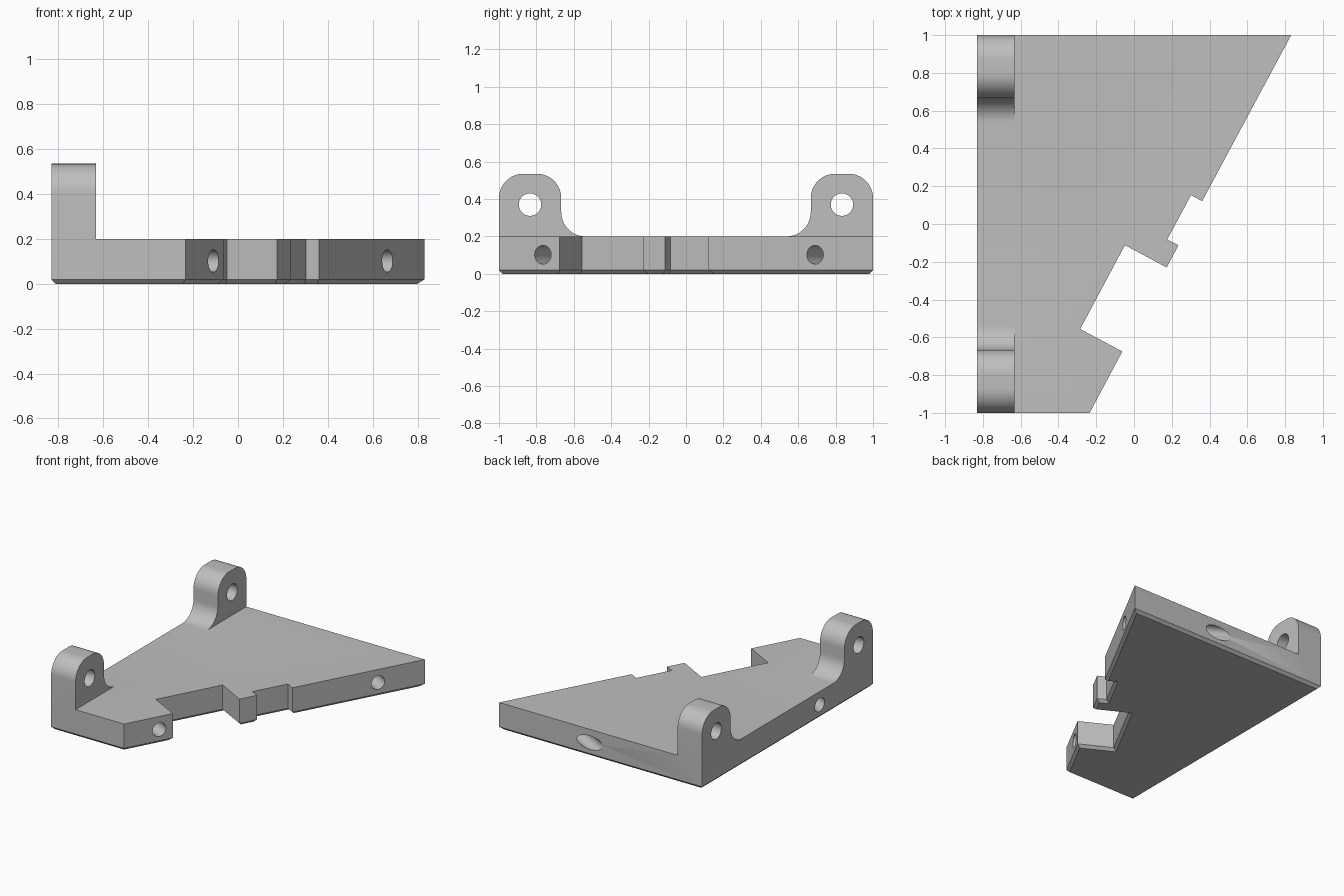
import bpy, bmesh, math
from mathutils import Vector

cube = bpy.data.objects.get("Cube")
if cube:
    bpy.data.objects.remove(cube, do_unlink=True)

grey = bpy.data.materials.new("plain_grey")
grey.use_nodes = True
GREY = (0.52, 0.52, 0.52, 1)
grey.diffuse_color = GREY
grey.node_tree.nodes["Principled BSDF"].inputs["Base Color"].default_value = GREY

LEFT, THICK, CHAMFER = -0.832, 0.2, 0.02


def make_object(name, bm):
    bmesh.ops.recalc_face_normals(bm, faces=bm.faces)
    mesh = bpy.data.meshes.new(name)
    bm.to_mesh(mesh)
    bm.free()
    mesh.materials.append(grey)
    obj = bpy.data.objects.new(name, mesh)
    bpy.context.collection.objects.link(obj)
    return obj


def prism(points, offset):
    """Extrude a closed outline along an offset; returns bmesh and first cap."""
    bm = bmesh.new()
    cap = bm.faces.new([bm.verts.new(p) for p in points])
    copy = bmesh.ops.extrude_face_region(bm, geom=[cap], use_keep_orig=True)
    moved = [v for v in copy["geom"] if isinstance(v, bmesh.types.BMVert)]
    bmesh.ops.translate(bm, verts=moved, vec=offset)
    bmesh.ops.recalc_face_normals(bm, faces=bm.faces)
    return bm, cap


def arc(cy, cz, r, start, end, steps=14):
    angles = [math.radians(start + (end - start) * i / steps) for i in range(steps + 1)]
    return [(cy + r * math.cos(a), cz + r * math.sin(a)) for a in angles]


def rod(name, centre, axis, radius, length):
    bm = bmesh.new()
    bmesh.ops.create_cone(bm, cap_ends=True, segments=40, radius1=radius,
                          radius2=radius, depth=length)
    obj = make_object(name, bm)
    obj.rotation_mode = 'QUATERNION'
    obj.rotation_quaternion = Vector(axis).to_track_quat('Z', 'Y')
    obj.location = centre
    obj.hide_render = True
    return obj


def combine(target, other, operation):
    mod = target.modifiers.new(other.name, 'BOOLEAN')
    mod.operation, mod.solver, mod.object = operation, 'EXACT', other
    bpy.context.view_layer.update()
    bpy.ops.object.modifier_apply(modifier=mod.name)
    bpy.data.objects.remove(other, do_unlink=True)


# Plate with a notched slanted side and a chamfered underside
outline = [(LEFT, -1), (-0.235, -1), (-0.062, -0.675), (-0.285, -0.556),
           (-0.048, -0.112), (0.173, -0.23), (0.235, -0.113), (0.176, -0.082),
           (0.302, 0.153), (0.361, 0.121), (0.832, 1), (LEFT, 1)]
bm, bottom = prism([(x, y, CHAMFER) for x, y in outline], (0, 0, THICK - CHAMFER))
bmesh.ops.inset_individual(bm, faces=[bottom], thickness=CHAMFER, use_even_offset=True)
bmesh.ops.translate(bm, verts=bottom.verts, vec=(0, 0, -CHAMFER))
plate = make_object("bracket_plate", bm)
bpy.context.view_layer.objects.active = plate
plate.select_set(True)

# Rounded lugs with a foot fillet, one at each end of the straight side
R, TOP, INNER = 0.13, 0.535, 0.667
profile = [(1, THICK)]
profile += arc(1 - R, TOP - R, R, 0, 90)
profile += arc(INNER + R, TOP - R, R, 90, 180)
profile += arc(INNER - R, THICK + R, R, 0, -90)
for side, label in ((1, "back_lug"), (-1, "front_lug")):
    bm, _ = prism([(LEFT, side * y, z) for y, z in profile], (0.2, 0, 0))
    combine(plate, make_object(label, bm), 'UNION')
    combine(plate, rod("lug_hole", (LEFT + 0.1, side * 0.834, 0.37), (1, 0, 0), 0.06, 0.4),
            'DIFFERENCE')

# Long bores running square to the slanted side
slant = Vector((0.471, 0.879, 0)).normalized()
inward = Vector((-slant.y, slant.x, 0))
for mouth in ((0.666, 0.69, 0.102), (-0.11, -0.765, 0.102)):
    centre = Vector(mouth) + inward * 0.4
    combine(plate, rod("long_bore", centre, inward, 0.05, 1.4), 'DIFFERENCE')

# Merge coplanar pieces, then shade
bm = bmesh.new()
bm.from_mesh(plate.data)
bmesh.ops.remove_doubles(bm, verts=bm.verts, dist=0.0001)
bmesh.ops.dissolve_limit(bm, angle_limit=math.radians(0.5), verts=bm.verts, edges=bm.edges)
bm.to_mesh(plate.data)
bm.free()
bpy.ops.object.shade_smooth_by_angle(angle=math.radians(30))
